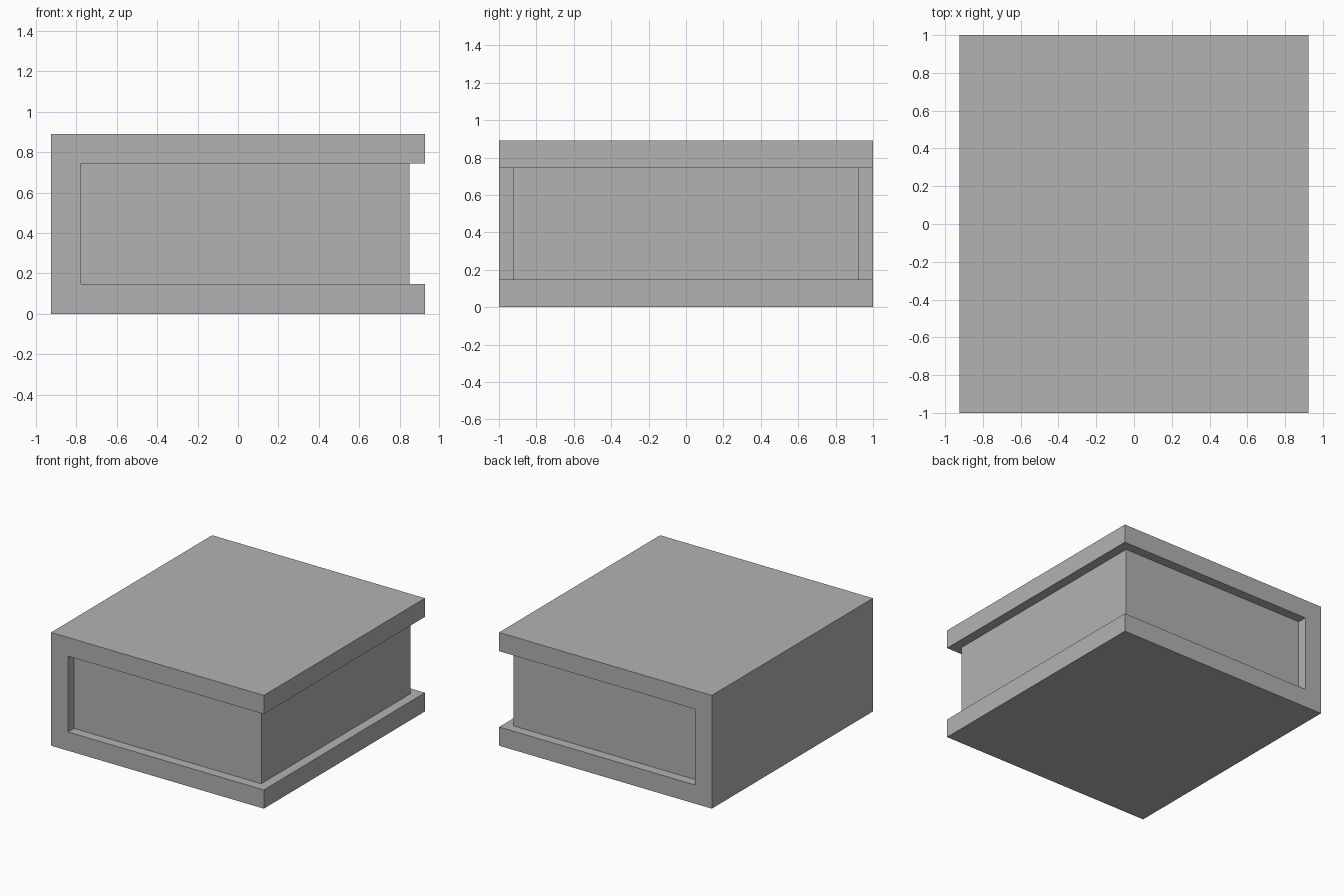
import bpy
import bmesh

cube = bpy.data.objects.get("Cube")
if cube:
    bpy.data.objects.remove(cube, do_unlink=True)

HALF_WIDTH, HALF_DEPTH, HEIGHT = 0.925, 1.0, 0.89
BOARD = 0.147      # thickness of the cover and spine
INSET = 0.075      # how far the pages sit inside the cover

grey = bpy.data.materials.new("plain_grey")
grey.use_nodes = True
colour = (0.448, 0.448, 0.448, 1)
grey.diffuse_color = colour
grey.node_tree.nodes["Principled BSDF"].inputs["Base Color"].default_value = colour


def extrude_profile(name, profile, half_depth):
    """Extrude an (x, z) outline along y, centred on y = 0."""
    bm = bmesh.new()
    face = bm.faces.new([bm.verts.new((x, -half_depth, z)) for x, z in profile])
    result = bmesh.ops.extrude_face_region(bm, geom=[face])
    moved = [v for v in result["geom"] if isinstance(v, bmesh.types.BMVert)]
    bmesh.ops.translate(bm, vec=(0, 2 * half_depth, 0), verts=moved)
    bmesh.ops.recalc_face_normals(bm, faces=bm.faces)
    mesh = bpy.data.meshes.new(name)
    bm.to_mesh(mesh)
    bm.free()
    mesh.materials.append(grey)
    obj = bpy.data.objects.new(name, mesh)
    bpy.context.collection.objects.link(obj)
    return obj


# Cover: two boards joined by the spine
spine_inner = -HALF_WIDTH + BOARD
low, high = BOARD, HEIGHT - BOARD
extrude_profile("cover", [
    (-HALF_WIDTH, 0), (HALF_WIDTH, 0), (HALF_WIDTH, low), (spine_inner, low),
    (spine_inner, high), (HALF_WIDTH, high), (HALF_WIDTH, HEIGHT), (-HALF_WIDTH, HEIGHT),
], HALF_DEPTH)

# Page block, inset on its three open sides
page_edge = HALF_WIDTH - INSET
extrude_profile("pages", [
    (spine_inner, low), (page_edge, low), (page_edge, high), (spine_inner, high),
], HALF_DEPTH - INSET)
